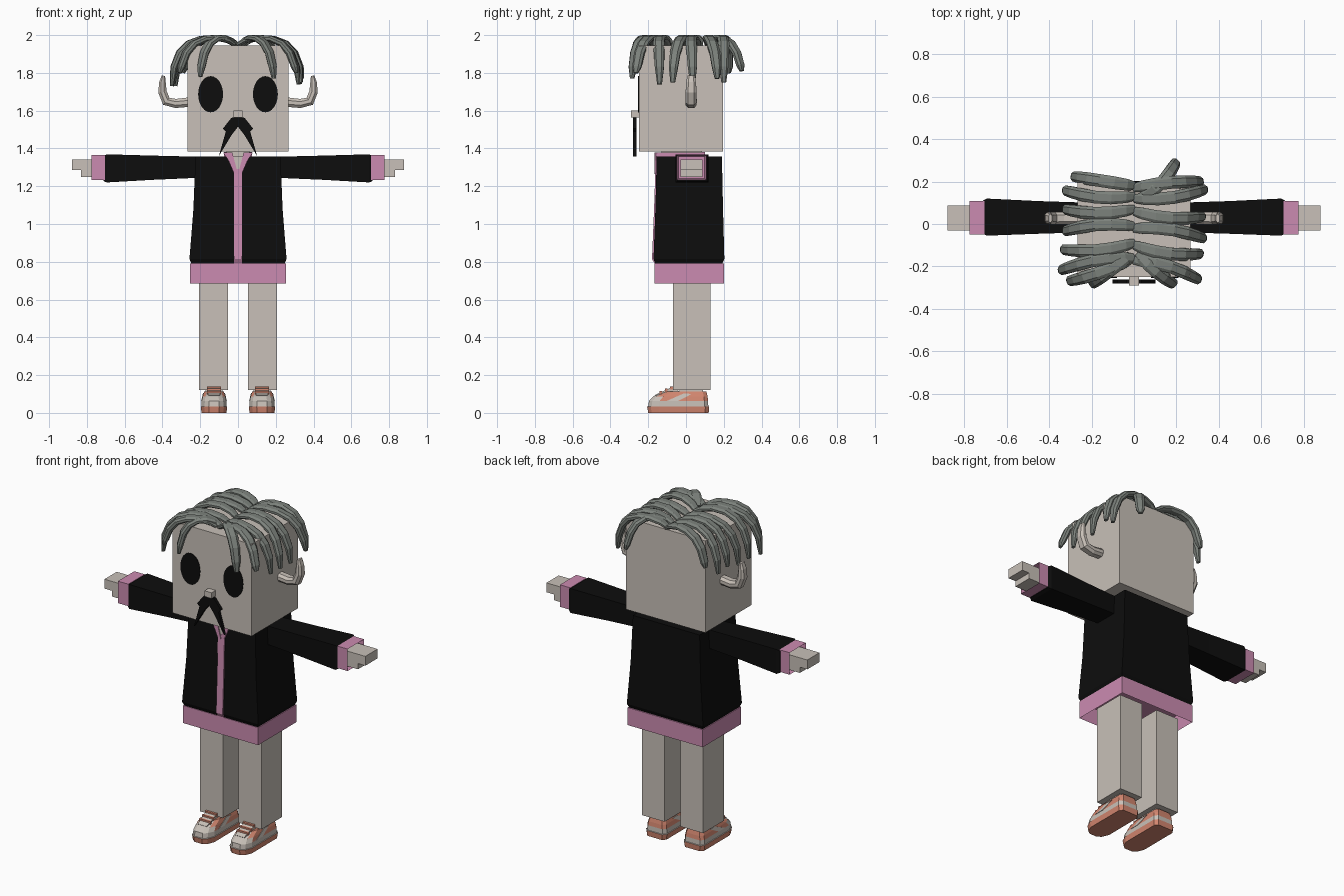
import bpy, bmesh, math
from mathutils import Vector

if "Cube" in bpy.data.objects:
    bpy.data.objects.remove(bpy.data.objects["Cube"], do_unlink=True)


def material(name, rgb):
    m = bpy.data.materials.new(name)
    m.use_nodes = True
    m.diffuse_color = (*rgb, 1)
    m.node_tree.nodes["Principled BSDF"].inputs["Base Color"].default_value = (*rgb, 1)
    return m


CREAM = material("cream", (0.58, 0.53, 0.48))
BLACK = material("black", (0.004, 0.004, 0.004))
PINK = material("pink", (0.6, 0.26, 0.44))
CORAL = material("coral", (0.65, 0.24, 0.16))
HAIR = material("hair grey", (0.2, 0.22, 0.2))
SIDES = (("left", 1), ("right", -1))


def build(name, bm, *mats):
    bmesh.ops.recalc_face_normals(bm, faces=bm.faces)
    me = bpy.data.meshes.new(name)
    bm.to_mesh(me)
    bm.free()
    for m in mats:
        me.materials.append(m)
    ob = bpy.data.objects.new(name, me)
    bpy.context.collection.objects.link(ob)
    return ob


def loft(rings):
    """Skin a closed solid over rings with equal point counts."""
    bm = bmesh.new()
    loops = [[bm.verts.new(p) for p in r] for r in rings]
    n = len(loops[0])
    for a, b in zip(loops, loops[1:]):
        for i in range(n):
            j = (i + 1) % n
            bm.faces.new((a[i], a[j], b[j], b[i]))
    bm.faces.new(loops[0])
    bm.faces.new(loops[-1])
    bmesh.ops.recalc_face_normals(bm, faces=bm.faces)
    return bm


def rect_z(x, y0, y1, z):
    return [(-x, y0, z), (x, y0, z), (x, y1, z), (-x, y1, z)]


def rect_x(x, y0, y1, z0, z1):
    return [(x, y0, z0), (x, y1, z0), (x, y1, z1), (x, y0, z1)]


def box(name, mat, x0, x1, y0, y1, z0, z1):
    return build(name, loft([rect_x(x, y0, y1, z0, z1) for x in (x0, x1)]), mat)


def plate(name, mat, pts, y0, y1):
    """Extrude an x-z outline along y."""
    return build(name, loft([[(x, y, z) for x, z in pts] for y in (y0, y1)]), mat)


def hollow(bm, direction, rim, depth):
    """Sink a recess into the face that points along direction."""
    d = Vector(direction)
    face = max(bm.faces, key=lambda f: f.normal.dot(d))
    bmesh.ops.inset_individual(bm, faces=[face], thickness=rim)
    bmesh.ops.translate(bm, verts=face.verts, vec=-d * depth)


def sweep(name, mat, path, side, widths, thicks):
    """Six-sided flattened strand along a path."""
    rings = []
    for i, p in enumerate(path):
        tan = (path[min(i + 1, len(path) - 1)] - path[max(i - 1, 0)]).normalized()
        up = side.cross(tan).normalized()
        w, t = widths[i] / 2, thicks[i] / 2
        rings.append([p + side * w * a + up * t * b for a, b in
                      ((-1, -.4), (-1, .4), (-.55, 1), (.55, 1), (1, .4), (1, -.4), (.55, -1), (-.55, -1))])
    return build(name, loft(rings), mat)


# Head and face
box("head", CREAM, -.267, .267, -.25, .195, 1.385, 1.945)
box("nose", CREAM, -.024, .024, -.29, -.25, 1.565, 1.6)
for label, s in SIDES:
    oval = [(s * .145 + .066 * math.cos(a), 1.687 + .096 * math.sin(a))
            for a in (math.tau * i / 24 for i in range(24))]
    plate(label + "_eye", BLACK, oval, -.254, -.249)
    plate(label + "_moustache", BLACK,
          [(s * x, z) for x, z in ((0, 1.57), (.035, 1.562), (.08, 1.505), (.064, 1.49),
                                   (.102, 1.358), (.035, 1.47), (0, 1.515))], -.28, -.262)
    # Upturned ears
    path = [Vector((s * x, .027, z)) for x, z in
            ((.26, 1.645), (.33, 1.638), (.38, 1.65), (.4, 1.7), (.4, 1.75), (.395, 1.785))]
    sweep(label + "_ear", CREAM, path, Vector((0, 1, 0)),
          (.055, .058, .06, .058, .052, .04), (.05, .048, .05, .045, .035, .018))

# Jacket body, hem, zip and collar
build("jacket_body", loft([rect_z(.245, -.16, .19, .785), rect_z(.257, -.172, .203, .815),
                           rect_z(.236, -.162, .196, 1.08), rect_z(.225, -.155, .19, 1.358)]), BLACK)
bm = loft([rect_z(.253, -.167, .2, z) for z in (.685, .792)])
hollow(bm, (0, 0, -1), .02, .09)
build("jacket_hem", bm, PINK)
build("zip_strip", loft([[(-.022, y, z), (.022, y, z), (.022, y + .02, z), (-.022, y + .02, z)]
                         for y, z in ((-.166, .79), (-.18, .815), (-.169, 1.08), (-.162, 1.29))]), PINK)
box("neck", CREAM, -.06, .06, -.13, .085, 1.34, 1.39)
box("collar_back", PINK, -.075, .075, .085, .1, 1.34, 1.38)
plate("shirt_gap", CREAM, [(0, 1.27), (.03, 1.36), (-.03, 1.36)], -.16, -.15)
for label, s in SIDES:
    box(label + "_collar_side", PINK, s * .06, s * .075, -.155, .1, 1.34, 1.378)
    plate(label + "_lapel", PINK, [(s * x, z) for x, z in
          ((0, 1.265), (.022, 1.27), (.05, 1.335), (.078, 1.378), (.03, 1.378), (.02, 1.34))], -.166, -.15)

# Arms, cuffs and hands
for label, s in SIDES:
    build(label + "_sleeve", loft([
        rect_x(s * .2, -.038, .1, 1.245, 1.356), rect_x(s * .45, -.046, .108, 1.234, 1.362),
        rect_x(s * .695, -.055, .12, 1.22, 1.369), rect_x(s * .712, -.045, .11, 1.228, 1.36)]), BLACK)
    bm = loft([rect_x(s * x, -.05, .108, 1.232, 1.366) for x in (.705, .775)])
    hollow(bm, (s, 0, 0), .013, .05)
    build(label + "_cuff", bm, PINK)
    box(label + "_palm", CREAM, s * .72, s * .83, -.03, .088, 1.25, 1.342)
    box(label + "_fingers", CREAM, s * .83, s * .88, -.03, .088, 1.285, 1.342)

# Legs and shoes
SOLE_TOP, BAND_TOP = .034, .064


def shoe_ring(cx, z, front, back, half):
    r = half * .55
    return [(cx + x, y, z) for x, y in (
        (-half, back - .02), (-half, front + r * 1.6), (-half * .75, front + r * .5), (-half * .4, front),
        (half * .4, front), (half * .75, front + r * .5), (half, front + r * 1.6), (half, back - .02),
        (half * .75, back), (-half * .75, back))]


for label, s in SIDES:
    box(label + "_leg", CREAM, s * .053, s * .207, -.07, .13, .122, .72)
    c = s * .127
    box(label + "_ankle", CREAM, c - .045, c + .045, -.035, .09, .08, .125)
    bm = loft([shoe_ring(c, *r) for r in (
        (0, -.2, .12, .066), (SOLE_TOP, -.206, .123, .07), (SOLE_TOP + .001, -.2, .118, .066),
        (BAND_TOP, -.196, .117, .065), (.088, -.172, .114, .06), (.112, -.115, .108, .052))])
    for f in bm.faces:
        m = f.calc_center_median()
        cream = SOLE_TOP < m.z < BAND_TOP or (m.z > BAND_TOP and m.y < -.135)
        f.material_index = int(cream)
    build(label + "_shoe", bm, CORAL, CREAM)
    # Tongue, laces and slanted side stripes
    build(label + "_tongue", loft([[(c - w, y, z), (c + w, y, z), (c + w, y + .02, z - .02), (c - w, y + .02, z - .02)]
                                   for w, y, z in ((.03, -.165, .095), (.036, -.08, .134), (.034, -.05, .128))]), CREAM)
    for i in range(3):
        y, z = -.14 + i * .028, .11 + i * .0125
        box(f"{label}_lace_{i + 1}", CORAL, c - .038, c + .038, y, y + .014, z - .012, z + .006)
    for t in (-1, 1):
        stripe = [(-.1, .064), (-.04, .064), (.03, .1), (-.01, .104)]
        build(f"{label}_shoe_stripe_{'outer' if t == s else 'inner'}",
              loft([[(c + t * (.067 + o - (z - .064) * .24), y, z) for y, z in stripe]
                    for o in (-.006, .001)]), CREAM)

# Hair strands parted along the middle: root x, root y, tip x, tip y, tip z, sideways bow
FALL = ((0, 1.95), (.12, 1.972), (.32, 1.986), (.55, 1.98), (.74, 1.955), (.88, 1.905), (.97, 1.83), (1, None))
STRANDS = {
    "left": ((.0, -.17, .31, -.265, 1.8, .02), (.0, -.1, .32, -.14, 1.74, -.02),
             (.0, -.02, .335, -.07, 1.75, .02), (.0, .06, .33, .035, 1.74, -.02),
             (.0, .12, .34, .165, 1.77, -.02), (.0, .17, .32, .2, 1.75, .01),
             (.02, -.14, .19, -.285, 1.77, -.01), (.03, .12, .2, .295, 1.81, -.02)),
    "right": ((.0, -.16, .35, -.22, 1.73, -.02), (.0, -.09, .34, -.12, 1.74, .02),
              (.0, -.01, .33, -.035, 1.73, -.02), (.0, .07, .33, .07, 1.76, .02),
              (.0, .13, .33, .16, 1.75, .02), (.0, .18, .29, .225, 1.8, .0),
              (.02, -.15, .2, -.285, 1.78, .0), (.02, -.17, .31, -.27, 1.8, .01)),
}
for label, s in SIDES:
    for n, (rx, ry, tx, ty, tz, bow) in enumerate(STRANDS[label]):
        run = Vector((s * (tx - rx), ty - ry, 0))
        side = Vector((-run.y, run.x, 0)).normalized()
        path = []
        for t, z in FALL:
            p = Vector((s * rx, ry, 0)) + run * t + side * bow * math.sin(math.pi * t)
            p.z = tz if z is None else max(z, tz + .03)
            path.append(p)
        sweep(f"{label}_hair_strand_{n + 1}", HAIR, path, side,
              (.04, .055, .06, .06, .06, .055, .048, .025), (.02, .028, .03, .032, .034, .036, .034, .018))
